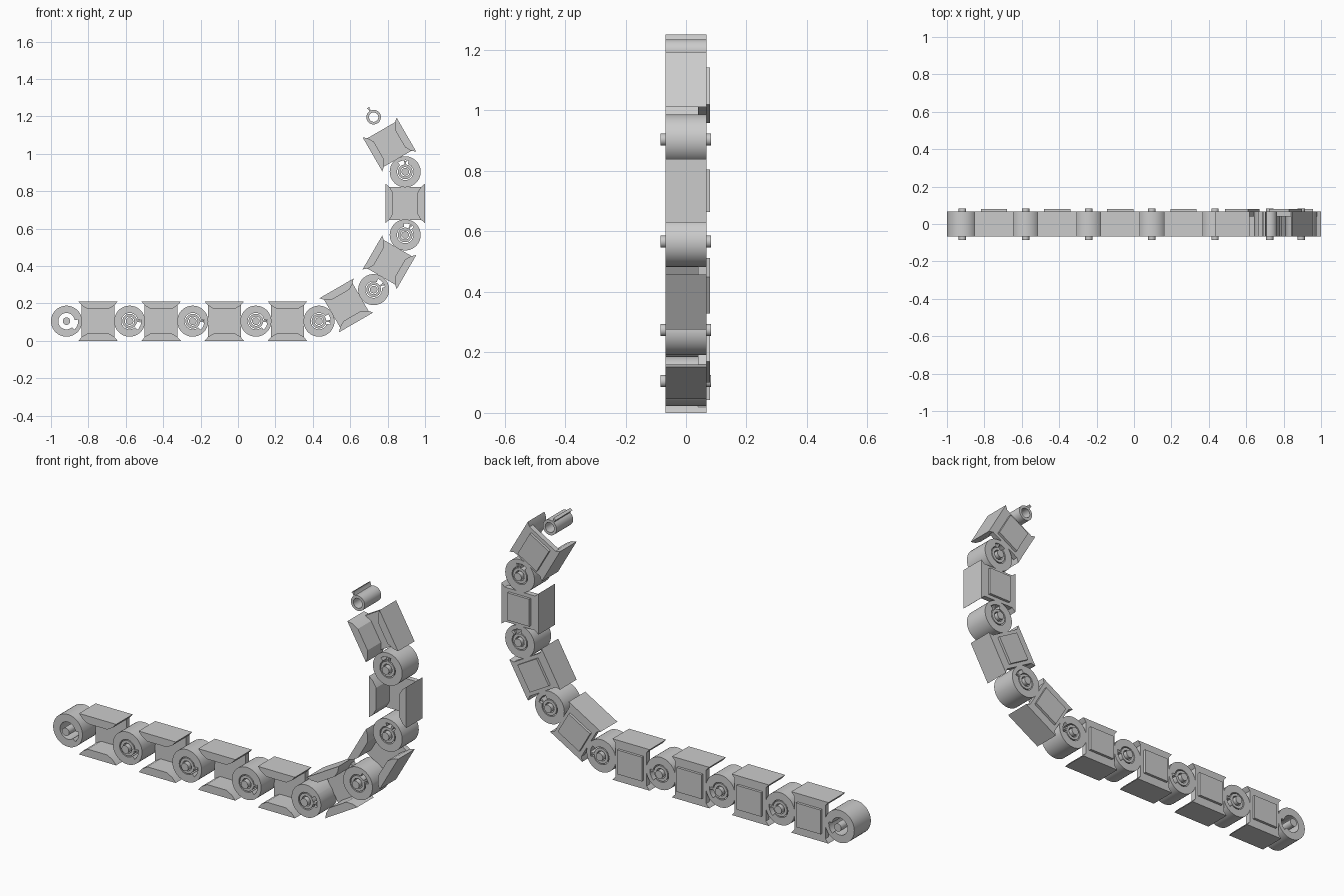
import bpy, bmesh
from math import sin, cos, radians

if "Cube" in bpy.data.objects:
    bpy.data.objects.remove(bpy.data.objects["Cube"])

PITCH, HALF = 0.3375, 0.105      # joint spacing, half link height
Y = 0.067                        # half depth of the chain
LINK_ANGLES = [0, 0, 0, 0, 30, 60, 90, 120]


def finish(bm, name):
    bmesh.ops.recalc_face_normals(bm, faces=bm.faces)
    me = bpy.data.meshes.new(name)
    bm.to_mesh(me)
    bm.free()
    me.shade_smooth()
    me.set_sharp_from_angle(angle=radians(30))
    return me


def prism(bm, pts, y0, y1):
    """Extrude an x-z outline along y."""
    a = [bm.verts.new((x, y0, z)) for x, z in pts]
    b = [bm.verts.new((x, y1, z)) for x, z in pts]
    bm.faces.new(a)
    bm.faces.new(b[::-1])
    for i in range(len(pts)):
        j = (i + 1) % len(pts)
        bm.faces.new((a[i], b[i], b[j], a[j]))


def box(bm, x, z, y0, y1):
    prism(bm, [(-x, -z), (x, -z), (x, z), (-x, z)], y0, y1)


def circle(r, n=32):
    return [(r * cos(radians(360 * i / n)), r * sin(radians(360 * i / n))) for i in range(n)]


def tube(bm, outer, inner, y0, y1):
    """Hollow prism between two outlines with equal point counts."""
    loops = [[bm.verts.new((x, y, z)) for x, z in o]
             for o, y in ((outer, y0), (outer, y1), (inner, y1), (inner, y0))]
    n = len(outer)
    for k in range(4):
        p, q = loops[k], loops[(k + 1) % 4]
        for i in range(n):
            j = (i + 1) % n
            bm.faces.new((p[i], q[i], q[j], p[j]))


# link body: back plate, raised panel, two tapered flanges
bm = bmesh.new()
box(bm, 0.088, 0.1, 0.04, Y)
box(bm, 0.07, 0.062, Y, 0.08)
for s in (1, -1):
    prism(bm, [(-0.105, s * HALF), (0.105, s * HALF), (0.086, s * 0.083),
               (0.055, s * 0.065), (-0.055, s * 0.065), (-0.086, s * 0.083)], -Y, Y)
body = finish(bm, "link_body")

# hinge ring: inner groove limits the rotation of the stop fin
bm = bmesh.new()
OUT, IN, GROOVE = 0.083, 0.044, 0.062
angles = [(8, IN), (8.4, IN)] + [(a, IN) for a in range(18, 312, 10)] + [(312, IN)]
angles += [(312.4, GROOVE)] + [(a, GROOVE) for a in range(320, 367, 8)] + [(367.6, GROOVE)]
angles = angles[1:]
outer = [(OUT * cos(radians(a)), OUT * sin(radians(a))) for a, r in angles]
inner = [(r * cos(radians(a)), r * sin(radians(a))) for a, r in angles]
tube(bm, outer, inner, -Y, Y)
ring = finish(bm, "hinge_ring")

# hinge pin
bm = bmesh.new()
prism(bm, circle(0.02), -0.085, 0.083)
pin = finish(bm, "hinge_pin")

# hinge sleeve with stop fin
bm = bmesh.new()
tube(bm, circle(0.039), circle(0.025), -Y, Y)
prism(bm, [(0.036, -0.004), (0.05, -0.004), (0.059, -0.008),
           (0.059, 0.008), (0.05, 0.004), (0.036, 0.004)], -Y, Y)
sleeve = finish(bm, "hinge_sleeve")


def place(me, name, x, z, deg):
    ob = bpy.data.objects.new(name, me)
    ob.location = (x, 0, z)
    ob.rotation_euler = (0, -radians(deg), 0)
    bpy.context.collection.objects.link(ob)


# assemble the chain along its curling path
x, z = -1 + OUT, HALF
for i, deg in enumerate(LINK_ANGLES, 1):
    dx, dz = PITCH * cos(radians(deg)), PITCH * sin(radians(deg))
    place(ring, f"hinge_ring_{i}", x, z, deg)
    place(pin, f"hinge_pin_{i}", x, z, deg)
    place(body, f"link_body_{i}", x + dx / 2, z + dz / 2, deg)
    x, z = x + dx, z + dz
    place(sleeve, f"hinge_sleeve_{i}", x, z, deg)
